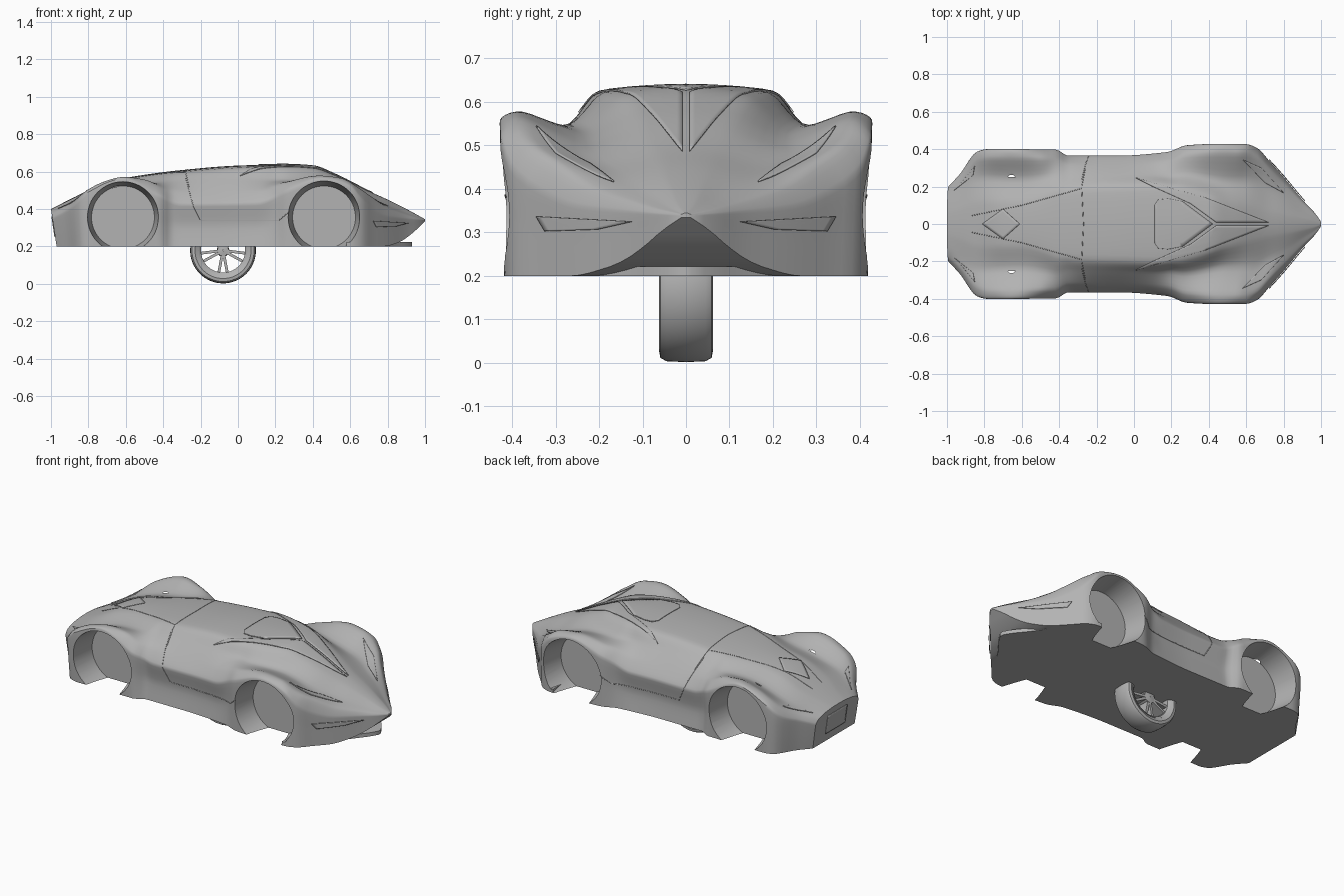
import bpy, bmesh, math
from mathutils import Vector
from mathutils.bvhtree import BVHTree

if "Cube" in bpy.data.objects:
    bpy.data.objects.remove(bpy.data.objects["Cube"])

grey = bpy.data.materials.new("plain grey")
grey.use_nodes = True
grey.diffuse_color = (.45, .45, .45, 1)
for node in grey.node_tree.nodes:
    if node.type == 'BSDF_PRINCIPLED':
        node.inputs["Base Color"].default_value = grey.diffuse_color
        node.inputs["Roughness"].default_value = .6


def add_object(name, data):
    obj = bpy.data.objects.new(name, data)
    bpy.context.collection.objects.link(obj)
    data.materials.append(grey)
    return obj


def mesh_object(name, bm):
    bmesh.ops.recalc_face_normals(bm, faces=bm.faces)
    mesh = bpy.data.meshes.new(name)
    bm.to_mesh(mesh)
    bm.free()
    return add_object(name, mesh)


def activate(obj):
    bpy.ops.object.select_all(action='DESELECT')
    obj.select_set(True)
    bpy.context.view_layer.objects.active = obj


def smooth(obj, degrees=35):
    activate(obj)
    bpy.ops.object.shade_smooth_by_angle(angle=math.radians(degrees))


def keyed(*keys):
    """Smooth function of x through (x, value) keys without overshoot."""
    xs, vs = zip(*keys)
    slopes = [(vs[i + 1] - vs[i]) / (xs[i + 1] - xs[i]) for i in range(len(xs) - 1)]
    tangents = [slopes[0]]
    for a, b in zip(slopes, slopes[1:]):
        tangents.append(2 * a * b / (a + b) if a * b > 0 else 0)
    tangents.append(slopes[-1])

    def value(x):
        i = 0
        while i < len(slopes) - 1 and x > xs[i + 1]:
            i += 1
        span = xs[i + 1] - xs[i]
        t = min(max((x - xs[i]) / span, 0), 1)
        rise = t * t * (3 - 2 * t)
        return (vs[i] * (1 - rise) + vs[i + 1] * rise
                + span * t * (1 - t) * (tangents[i] * (1 - t) - tangents[i + 1] * t))
    return value


# Body guide lines along the length
width = keyed((-1, .2), (-.93, .27), (-.84, .385), (-.78, .4), (-.42, .398), (-.35, .365), (-.1, .365),
              (.18, .385), (.28, .42), (.45, .428), (.6, .426), (.66, .405), (.72, .34), (.8, .25),
              (.9, .13), (.97, .055), (1, .012))
roof = keyed((-1, .4), (-.85, .475), (-.7, .545), (-.55, .575), (-.3, .608), (0, .632), (.25, .638),
             (.4, .63), (.52, .585), (.7, .495), (.8, .45), (.9, .4), (1, .345))
shoulder = keyed((-1, .3), (-.6, .3), (-.3, .5), (.1, .53), (.3, .42), (.5, .28), (.7, .2), (1, .3))
valley = keyed((-1, .65), (-.6, .6), (-.3, .69), (0, .7), (.3, .62), (.5, .54), (.75, .55), (1, .6))
valley_z = keyed((-1, .39), (-.8, .47), (-.6, .525), (-.3, .55), (0, .56), (.3, .55), (.45, .533),
                 (.6, .495), (.7, .455), (.8, .42), (.9, .38), (1, .343))
fender_z = keyed((-1, .375), (-.9, .425), (-.8, .505), (-.7, .55), (-.6, .57), (-.5, .557), (-.38, .505),
                 (-.2, .485), (.1, .495), (.25, .54), (.43, .578), (.55, .565), (.65, .51), (.72, .46),
                 (.8, .405), (.9, .368), (1, .342))
edge_z = keyed((-1, .35), (-.9, .4), (-.8, .49), (-.62, .56), (-.42, .47), (-.3, .425), (.1, .43),
               (.27, .5), (.45, .558), (.6, .52), (.66, .455), (.72, .4), (.8, .362), (1, .339))
waist = keyed((-.46, .995), (-.32, .95), (.1, .95), (.27, .99))
floor_z = keyed((-1, .2), (.78, .2), (.86, .222), (.93, .268), (.97, .305), (1, .334))
ROUNDNESS = (1, .6, .8, .7, .35, .8, .5)


def half_section(x):
    w, low, edge, top, dip = width(x), floor_z(x), edge_z(x), roof(x), valley_z(x)
    pts = [(0, top), (w * shoulder(x), top * .82 + dip * .18), (w * valley(x), dip),
           (w * .88, fender_z(x)), (w, edge), (w * waist(x), (edge + low) / 2), (w * .98, low)]
    pts = [Vector(p) for p in pts]
    line = [Vector((-pts[1].x, pts[1].y))] + pts + [pts[-1] * 2 - pts[-2]]
    out = []
    for i in range(len(pts) - 1):
        a, b, c, d = line[i:i + 4]
        m, n = (c - a) * .5 * ROUNDNESS[i], (d - b) * .5 * ROUNDNESS[i + 1]
        for k in range(5):
            t = k / 5
            out.append(b * (1 - t) ** 2 * (1 + 2 * t) + c * t * t * (3 - 2 * t)
                       + m * t * (1 - t) ** 2 - n * t * t * (1 - t))
    return out + [pts[-1]]


# Lofted body shell
bm = bmesh.new()
rings = []
for i in range(101):
    x = -1 + i / 50
    half = half_section(x)
    lean = max(0, -.8 - x) / .2 * .15
    ring = [(y, z) for y, z in half] + [(-y, z) for y, z in half[:0:-1]]
    rings.append([bm.verts.new((x + lean * max(0, .4 - z), y, z)) for y, z in ring])
for a, b in zip(rings, rings[1:]):
    for j in range(len(a)):
        k = (j + 1) % len(a)
        bm.faces.new((a[j], a[k], b[k], b[j]))
bm.faces.new(rings[0])
bm.faces.new(rings[-1])
body = mesh_object("body", bm)
surface = BVHTree.FromPolygons([v.co.copy() for v in body.data.vertices],
                               [tuple(p.vertices) for p in body.data.polygons])

# Slightly tapered wheel wells
for x, inner in ((-.615, .25), (.46, .275)):
    for side in (1, -1):
        bm = bmesh.new()
        bmesh.ops.create_cone(bm, cap_ends=True, segments=64, radius1=.168, radius2=.198, depth=.45 - inner)
        well = mesh_object("wheel_well_cutter", bm)
        well.rotation_euler.x = -side * math.pi / 2
        well.location = (x, side * (.45 + inner) / 2, .355)
        well.hide_render = True
        activate(body)
        cut = body.modifiers.new("well", 'BOOLEAN')
        cut.operation, cut.solver, cut.object = 'DIFFERENCE', 'EXACT', well
        bpy.ops.object.modifier_apply(modifier=cut.name)
        bpy.data.objects.remove(well)
smooth(body)

AXES = {'top': Vector((0, 0, 1)), 'side': Vector((0, 1, 0)),
        'nose': Vector((1, 0, 0)), 'tail': Vector((-1, 0, 0))}


def project(u, v, view, lift):
    axis = AXES[view]
    start = {'top': (u, v, 0), 'side': (u, 0, v)}.get(view, (0, u, v))
    hit, normal, _, _ = surface.ray_cast(Vector(start) + axis * 3, -axis)
    return hit + normal * lift if hit else None


def plate(name, view, points, sides=(1, -1)):
    """Thin panel draped on the body."""
    for side in sides:
        bm = bmesh.new()
        outline = [(u, v * side) if view == 'top' else (u * side, v) for u, v in points]
        bm.faces.new([bm.verts.new((u, v, 0)) for u, v in outline])
        bmesh.ops.triangulate(bm, faces=bm.faces[:])
        bmesh.ops.subdivide_edges(bm, edges=bm.edges[:], cuts=9, use_grid_fill=True)
        for vert in bm.verts[:]:
            spot = project(vert.co.x, vert.co.y, view, .004)
            if spot:
                vert.co = spot
            else:
                bm.verts.remove(vert)
        obj = mesh_object(name, bm)
        obj.modifiers.new("thickness", 'SOLIDIFY').thickness = .004
        smooth(obj)


def seam(name, view, points):
    """Fine panel line draped on the body, on both sides."""
    for side in (1, -1):
        spots = []
        for a, b in zip(points, points[1:]):
            for k in range(12):
                u, v = (a[n] + (b[n] - a[n]) * k / 12 for n in (0, 1))
                spot = project(u, v, view, 0)
                if spot:
                    spots.append((spot.x, spot.y * side, spot.z))
        curve = bpy.data.curves.new(name, 'CURVE')
        curve.dimensions, curve.bevel_depth, curve.bevel_resolution = '3D', .002, 1
        line = curve.splines.new('POLY')
        line.points.add(len(spots) - 1)
        for point, spot in zip(line.points, spots):
            point.co = (*spot, 1)
        add_object(name, curve)


# Glass, lamps and panels
plate("windscreen", 'top', [(.44, .008), (.72, .008), (.38, .14), (.01, .245), (.1, .2), (.3, .11)])
plate("roof_window", 'top', [(.11, -.1), (.13, -.13), (.18, -.135), (.26, -.12), (.42, 0), (.26, .12),
                             (.18, .135), (.13, .13), (.11, .1)], (1,))
plate("headlight", 'top', [(.58, .345), (.68, .3), (.8, .165), (.7, .22)])
plate("tail_diamond", 'top', [(-.81, 0), (-.7, -.08), (-.61, 0), (-.7, .08)], (1,))
plate("tail_light", 'top', [(-.96, .18), (-.93, .21), (-.85, .31), (-.86, .26)])
plate("nose_vent", 'nose', [(.12, .325), (.34, .337), (.32, .303), (.2, .307)])
plate("tail_panel", 'tail', [(-.09, .25), (.09, .25), (.09, .36), (-.09, .36)], (1,))
seam("door_seam", 'side', [(-.28, .57), (-.24, .42), (-.2, .34), (.22, .34), (.28, .39)])
seam("roof_seam", 'top', [(-.27, 0), (-.28, .2), (-.26, .3)])
seam("deck_seam", 'top', [(-.28, .19), (-.6, .1), (-.89, .04)])

# Front splitter
bm = bmesh.new()
outline = [(.58 + .35 * t / 20, width(.58 + .42 * t / 20) * .98) for t in range(21)]
outline += [(x, -y) for x, y in reversed(outline)]
base = bm.faces.new([bm.verts.new((x, y, .2)) for x, y in outline])
lip = bmesh.ops.extrude_face_region(bm, geom=[base])["geom"]
bmesh.ops.translate(bm, vec=(0, 0, .022), verts=[v for v in lip if isinstance(v, bmesh.types.BMVert)])
smooth(mesh_object("front_splitter", bm))

# Spare wheel: lathed tyre and rim, hub and paired spokes
HUB = Vector((-.08, 0, .178))


def lathe(name, profile, steps=64):
    bm = bmesh.new()
    loops = []
    for i in range(steps):
        a = math.tau * i / steps
        loops.append([bm.verts.new(HUB + Vector((r * math.cos(a), y, r * math.sin(a)))) for r, y in profile])
    for a, b in zip(loops, loops[1:] + loops[:1]):
        for j in range(len(profile)):
            k = (j + 1) % len(profile)
            bm.faces.new((a[j], a[k], b[k], b[j]))
    smooth(mesh_object(name, bm))


lathe("tyre", [(.128, -.05), (.15, -.062), (.166, -.059), (.174, -.045), (.176, 0),
               (.174, .045), (.166, .059), (.15, .062), (.128, .05)])
lathe("rim", [(.118, -.045), (.13, -.054), (.13, .054), (.118, .045)])
lathe("hub", [(.002, -.04), (.03, -.036), (.034, .036), (.002, .04)], 24)
for i in range(5):
    for lean in (-.2, .2):
        bm = bmesh.new()
        bmesh.ops.create_cube(bm, size=1)
        for v in bm.verts:
            v.co = Vector((.072 + v.co.x * .105, v.co.y * .07, v.co.z * .015 + lean * (.07 + v.co.x * .1)))
        spoke = mesh_object("spoke", bm)
        spoke.location = HUB
        spoke.rotation_euler.y = math.tau * i / 5 + math.pi / 2
